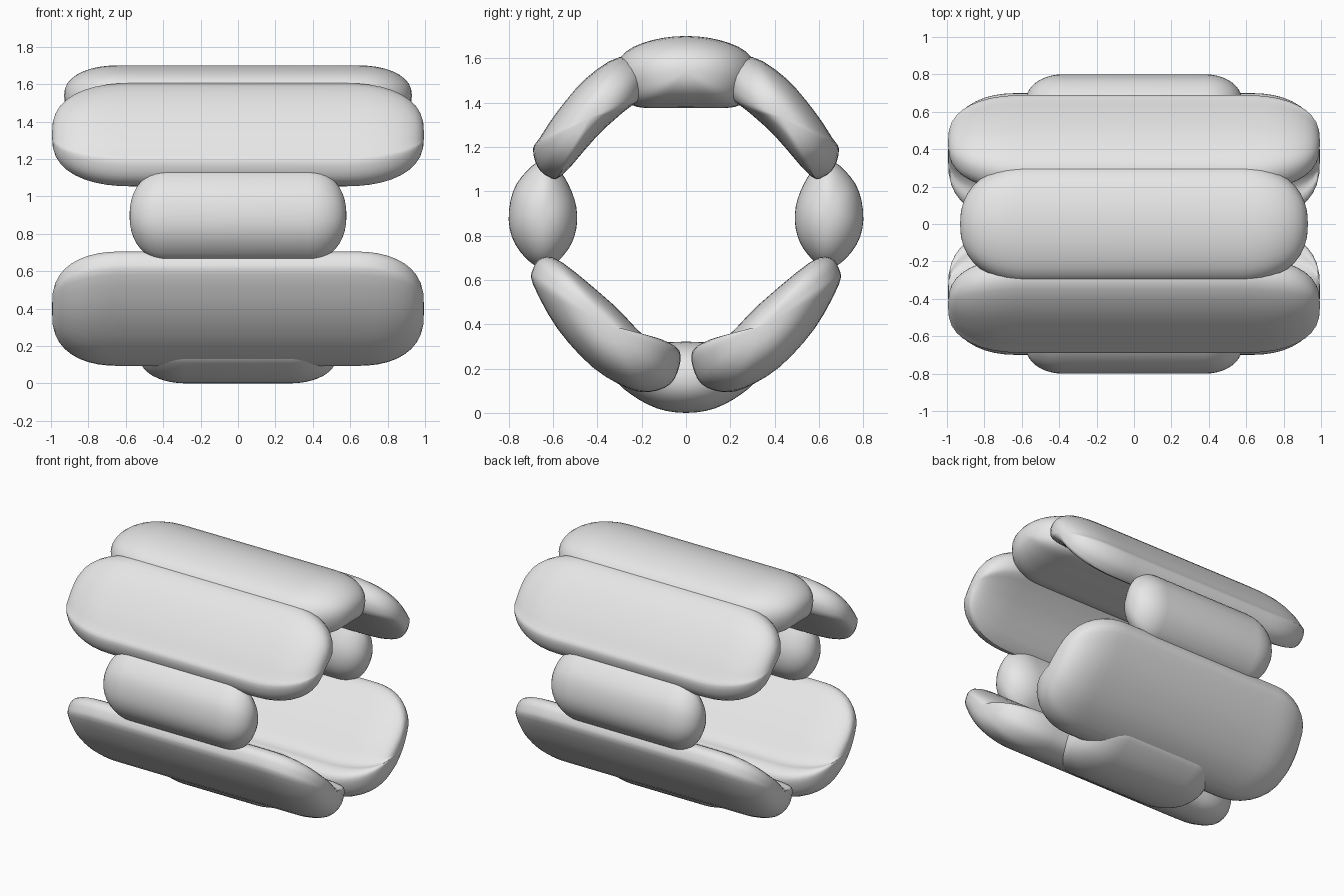
import bpy, bmesh, math
from mathutils import Vector

if "Cube" in bpy.data.objects:
    bpy.data.objects.remove(bpy.data.objects["Cube"])

grey = bpy.data.materials.new("light_grey")
grey.diffuse_color = (0.8, 0.8, 0.8, 1)
grey.use_nodes = True
grey.node_tree.nodes["Principled BSDF"].inputs["Base Color"].default_value = grey.diffuse_color


def smooth_loop(pts, n=3):
    """Closed Catmull-Rom curve through the profile points."""
    p = [Vector(q) for q in pts]
    out = []
    for i in range(len(p)):
        a, b, c, d = (p[(i + k) % len(p)] for k in (-1, 0, 1, 2))
        for j in range(n):
            t = j / n
            out.append(0.5 * (2 * b + (c - a) * t + (2 * a - 5 * b + 4 * c - d) * t * t
                              + (3 * b - a - 3 * c + d) * t ** 3))
    return out


def cushion(name, profile, half_len, cap, axis, power=0.85, side=1):
    """Pillow: a (y, z) section drawn along x, closed by rounded ends.
    axis = direction of the section's long side; cap = (width, thickness) end lengths."""
    loop = smooth_loop(profile)
    lo = Vector((min(p.x for p in loop), min(p.y for p in loop)))
    hi = Vector((max(p.x for p in loop), max(p.y for p in loop)))
    mid = (lo + hi) / 2
    u = Vector(axis).normalized()
    v = Vector((-u.y, u.x))
    long_cap = max(cap)
    steps = 10
    half = [half_len - long_cap + long_cap * math.sin(math.pi / 2 * i / steps)
            for i in range(steps)]
    xs = [-x for x in reversed(half)] + half

    def scale(x, c):
        t = max(0.0, (abs(x) - (half_len - c)) / c)
        return max(0.0, 1 - t * t) ** (0.5 * power)

    bm = bmesh.new()
    rings = []
    for x in xs:
        su, sv = scale(x, cap[0]), scale(x, cap[1])
        ring = []
        for p in loop:
            q = p - mid
            r = mid + u * (q.dot(u) * su) + v * (q.dot(v) * sv)
            ring.append(bm.verts.new((x, side * r.x, r.y)))
        rings.append(ring)
    n = len(loop)
    for a, b in zip(rings, rings[1:]):
        for i in range(n):
            bm.faces.new((a[i], a[(i + 1) % n], b[(i + 1) % n], b[i]))
    for ring, s in ((rings[0], -1), (rings[-1], 1)):
        tip = bm.verts.new((s * half_len, side * mid.x, mid.y))
        for i in range(n):
            bm.faces.new((ring[i], ring[(i + 1) % n], tip))
    bmesh.ops.recalc_face_normals(bm, faces=bm.faces)
    me = bpy.data.meshes.new(name)
    bm.to_mesh(me)
    bm.free()
    me.materials.append(grey)
    ob = bpy.data.objects.new(name, me)
    bpy.context.collection.objects.link(ob)
    bpy.ops.object.select_all(action='DESELECT')
    ob.select_set(True)
    bpy.context.view_layer.objects.active = ob
    bpy.ops.object.shade_smooth_by_angle(angle=math.radians(40))


def symmetric(half):
    """Complete a half section (y >= 0) across y = 0."""
    return half + [(-y, z) for y, z in reversed(half) if y > 0]


# top and bottom cushions
top = symmetric([(0, 1.70), (0.15, 1.682), (0.27, 1.63), (0.32, 1.54),
                 (0.29, 1.43), (0.22, 1.38), (0.08, 1.375)])
cushion("top_cushion", top, 0.93, (0.36, 0.28), (1, 0))
bottom = symmetric([(0, 0.0), (0.13, 0.02), (0.25, 0.085), (0.32, 0.16),
                    (0.27, 0.25), (0.16, 0.31), (0.05, 0.32)])
cushion("bottom_cushion", bottom, 0.53, (0.25, 0.25), (1, 0))

# cushions repeated front and back
upper = [(0.19, 1.56), (0.30, 1.605), (0.45, 1.51), (0.58, 1.36), (0.66, 1.24),
         (0.69, 1.19), (0.67, 1.11), (0.62, 1.065), (0.56, 1.07), (0.40, 1.25),
         (0.28, 1.36), (0.19, 1.44)]
middle = [(0.80, 0.87), (0.78, 1.0), (0.72, 1.09), (0.65, 1.14), (0.59, 1.12),
          (0.53, 1.03), (0.495, 0.93), (0.495, 0.83), (0.53, 0.74), (0.61, 0.66),
          (0.69, 0.67), (0.77, 0.76)]
lower = [(0.69, 0.58), (0.69, 0.65), (0.65, 0.70), (0.56, 0.68), (0.33, 0.49),
         (0.18, 0.34), (0.09, 0.32), (0.03, 0.28), (0.03, 0.21), (0.07, 0.13),
         (0.16, 0.095), (0.26, 0.11), (0.42, 0.205), (0.58, 0.38)]
for label, side in (("front", -1), ("back", 1)):
    cushion(label + "_upper_cushion", upper, 0.995, (0.42, 0.3), (0.66, -0.75), 0.75, side)
    cushion(label + "_middle_cushion", middle, 0.58, (0.2, 0.2), (0, 1), 0.9, side)
    cushion(label + "_lower_cushion", lower, 0.995, (0.36, 0.28), (0.75, 0.66), 0.7, side)
